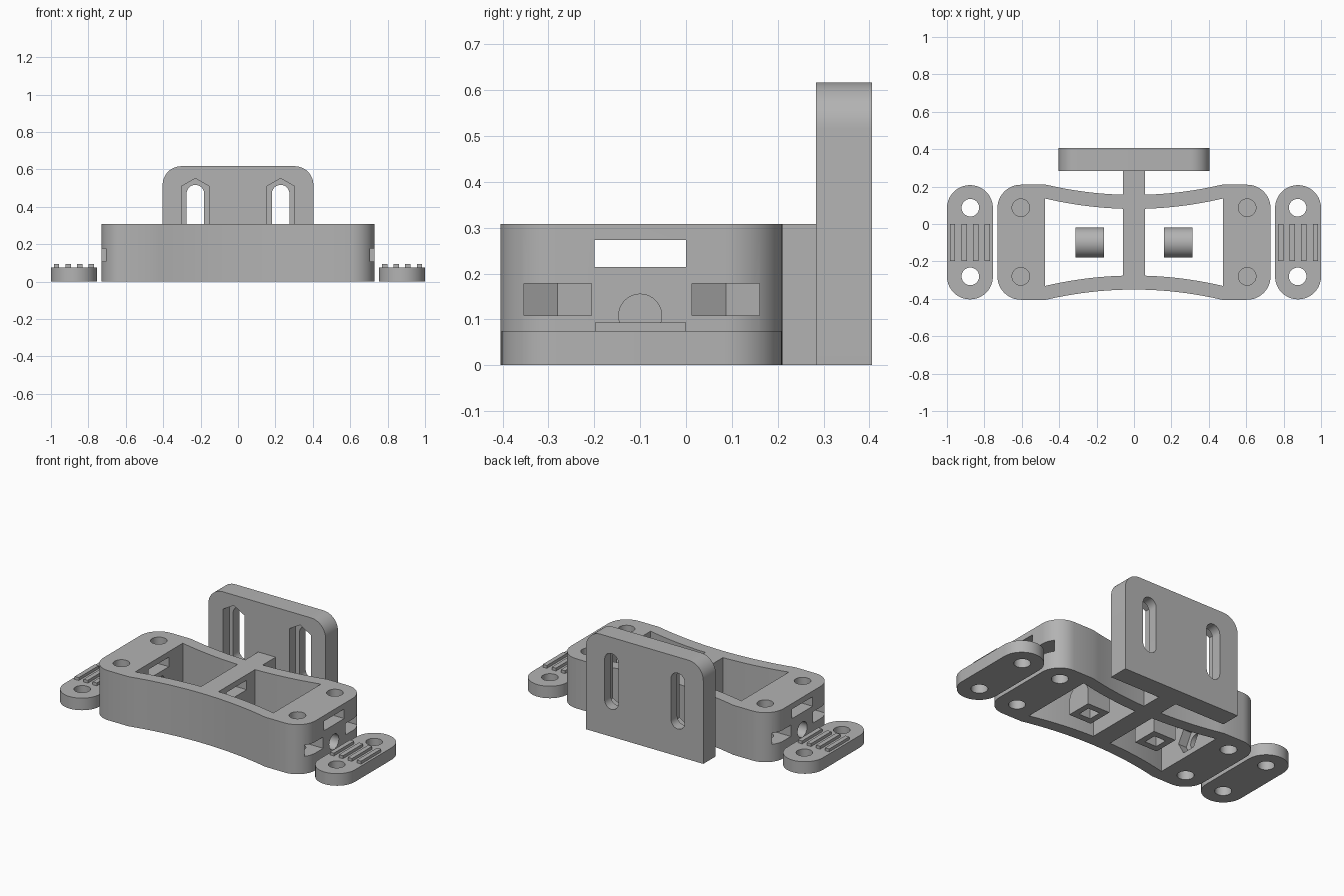
import bpy, bmesh, math

cube = bpy.data.objects.get("Cube")
if cube:
    bpy.data.objects.remove(cube, do_unlink=True)

grey = bpy.data.materials.new("plain grey")
grey.use_nodes = True
colour = (0.45, 0.45, 0.45, 1)
grey.diffuse_color = colour
grey.node_tree.nodes["Principled BSDF"].inputs["Base Color"].default_value = colour

MID = -0.0975               # centre line of body and clamps in y
HOLE_Y = (0.087, -0.28)     # bolt positions
HOLE_R = 0.047
NUT_R = 0.085               # nut corner radius
NUT_W = 0.0735              # nut half width


def prism(name, pts, axis, lo, hi):
    """Extrude a 2D outline along an axis."""
    place = {"x": lambda a, b, c: (c, a, b),
             "y": lambda a, b, c: (a, c, b),
             "z": lambda a, b, c: (a, b, c)}[axis]
    bm = bmesh.new()
    base = bm.faces.new([bm.verts.new(place(a, b, lo)) for a, b in pts])
    out = bmesh.ops.extrude_face_region(bm, geom=[base])
    step = place(0, 0, hi - lo)
    bmesh.ops.translate(bm, vec=step,
                        verts=[v for v in out["geom"] if isinstance(v, bmesh.types.BMVert)])
    bmesh.ops.recalc_face_normals(bm, faces=bm.faces)
    mesh = bpy.data.meshes.new(name)
    bm.to_mesh(mesh)
    bm.free()
    mesh.materials.append(grey)
    ob = bpy.data.objects.new(name, mesh)
    bpy.context.collection.objects.link(ob)
    return ob


def rect(a0, a1, b0, b1):
    return [(a0, b0), (a1, b0), (a1, b1), (a0, b1)]


def arc(cx, cy, r, start, end, n=12):
    return [(cx + r * math.cos(math.radians(start + (end - start) * i / n)),
             cy + r * math.sin(math.radians(start + (end - start) * i / n)))
            for i in range(n + 1)]


def circle(cx, cy, r, n=40):
    return arc(cx, cy, r, 0, 360, n)[:-1]


def stadium(cx, lo, hi, r):
    return arc(cx, hi - r, r, 0, 180, 20) + arc(cx, lo + r, r, 180, 360, 20)


def apply(ob, others, operation):
    """Boolean several helper solids into a part, then discard the helpers."""
    for other in others:
        other.hide_render = True
        mod = ob.modifiers.new("shape", "BOOLEAN")
        mod.operation = operation
        mod.solver = "EXACT"
        mod.object = other
    bpy.context.view_layer.update()
    graph = bpy.context.evaluated_depsgraph_get()
    mesh = bpy.data.meshes.new_from_object(ob.evaluated_get(graph))
    ob.modifiers.clear()
    ob.data = mesh
    for other in others:
        bpy.data.objects.remove(other, do_unlink=True)


def smooth(ob):
    bpy.ops.object.select_all(action="DESELECT")
    ob.select_set(True)
    bpy.context.view_layer.objects.active = ob
    bpy.ops.object.shade_smooth_by_angle(angle=math.radians(30))


# Waisted body outline
WAIST = 0.47


def wall(x):
    return 0.253 + 0.0545 * (x / WAIST) ** 2


steps = [WAIST * (i / 10 - 1) for i in range(21)]
outline = arc(0.605, MID + 0.1825, 0.125, 0, 90)
outline += [(-x, MID + wall(x)) for x in steps]
outline += arc(-0.605, MID + 0.1825, 0.125, 90, 180)
outline += arc(-0.605, MID - 0.1825, 0.125, 180, 270)
outline += [(x, MID - wall(x)) for x in steps]
outline += arc(0.605, MID - 0.1825, 0.125, 270, 360)
body = prism("body", outline, "z", 0, 0.308)

cutters = []
for side in (-1, 1):
    # Large open compartments
    xs = [0.06 + 0.415 * i / 10 for i in range(11)]
    pocket = [(side * x, MID - wall(x) + 0.075) for x in xs]
    pocket += [(side * x, MID + wall(x) - 0.075) for x in reversed(xs)]
    cutters.append(prism("cut", pocket, "z", -0.1, 0.5))
    # Bolt holes with side-entry nut slots
    for y in HOLE_Y:
        hole = circle(side * 0.605, y, HOLE_R)
        cutters.append(prism("cut", hole, "z", -0.1, 0.14))
        cutters.append(prism("cut", hole, "z", 0.19, 0.5))
        slot = [(0.8, y - NUT_W), (0.8, y + NUT_W), (0.5625, y + NUT_W),
                (0.605 - NUT_R, y), (0.5625, y - NUT_W)]
        cutters.append(prism("cut", [(side * a, b) for a, b in slot], "z", 0.108, 0.178))
    # Tension bolt hole with a nut seat on the inner wall
    span = sorted((side * 0.4, side * 0.9))
    cutters.append(prism("cut", circle(-0.1, 0.108, HOLE_R), "x", *span))
    seat = [(-0.1 + NUT_R * math.cos(k * math.pi / 3),
             0.108 + NUT_R * math.sin(k * math.pi / 3)) for k in range(6)]
    cutters.append(prism("cut", seat, "x", *sorted((side * 0.4, side * 0.53))))
# Strap passage along the whole length
cutters.append(prism("cut", rect(-0.2, 0, 0.214, 0.273), "x", -1, 1))
apply(body, cutters, "DIFFERENCE")
smooth(body)

# Bridge from body to mounting plate
bridge = prism("bridge", rect(-0.06, 0.06, 0.145, 0.29), "z", 0, 0.308)

# Upright mounting plate with slots and pointed nut channels
plate_outline = [(-0.403, 0), (0.403, 0)] + arc(0.303, 0.517, 0.1, 0, 90)
plate_outline += arc(-0.303, 0.517, 0.1, 90, 180)
plate = prism("mounting_plate", plate_outline, "y", 0.284, 0.406)
cutters = []
for x in (-0.228, 0.228):
    cutters.append(prism("cut", stadium(x, 0.17, 0.517, HOLE_R), "y", 0.2, 0.5))
    channel = [(x - NUT_W, 0.175), (x, 0.132), (x + NUT_W, 0.175),
               (x + NUT_W, 0.51), (x, 0.552), (x - NUT_W, 0.51)]
    cutters.append(prism("cut", channel, "y", 0.2, 0.345))
apply(plate, cutters, "DIFFERENCE")
smooth(plate)

for side, label in ((1, "left"), (-1, "right")):
    # Strap clamp with grip ribs
    clamp = prism(label + "_clamp", stadium(side * 0.877, -0.403, 0.208, 0.123), "z", 0, 0.075)
    apply(clamp, [prism("cut", circle(side * 0.875, y, HOLE_R), "z", -0.1, 0.2)
                  for y in HOLE_Y], "DIFFERENCE")
    smooth(clamp)
    for i in range(4):
        x = side * 0.877 + (i - 1.5) * 0.062
        prism(f"{label}_rib_{i + 1}", rect(x - 0.014, x + 0.014, -0.198, 0), "z", 0.07, 0.093)

    # Arched tensioner with a nut pocket underneath
    arch = [(-0.18, 0), (-0.02, 0)] + arc(-0.1, 0.08, 0.08, 0, 180, 20)
    tension = prism(label + "_tensioner", arch, "x", *sorted((side * 0.16, side * 0.313)))
    pocket = rect(side * 0.237 - 0.04, side * 0.237 + 0.04, -0.14, -0.06)
    apply(tension, [prism("cut", pocket, "z", -0.1, 0.06),
                    prism("cut", circle(side * 0.237, -0.1, 0.025, 8), "z", 0, 0.11)],
          "DIFFERENCE")
    smooth(tension)
